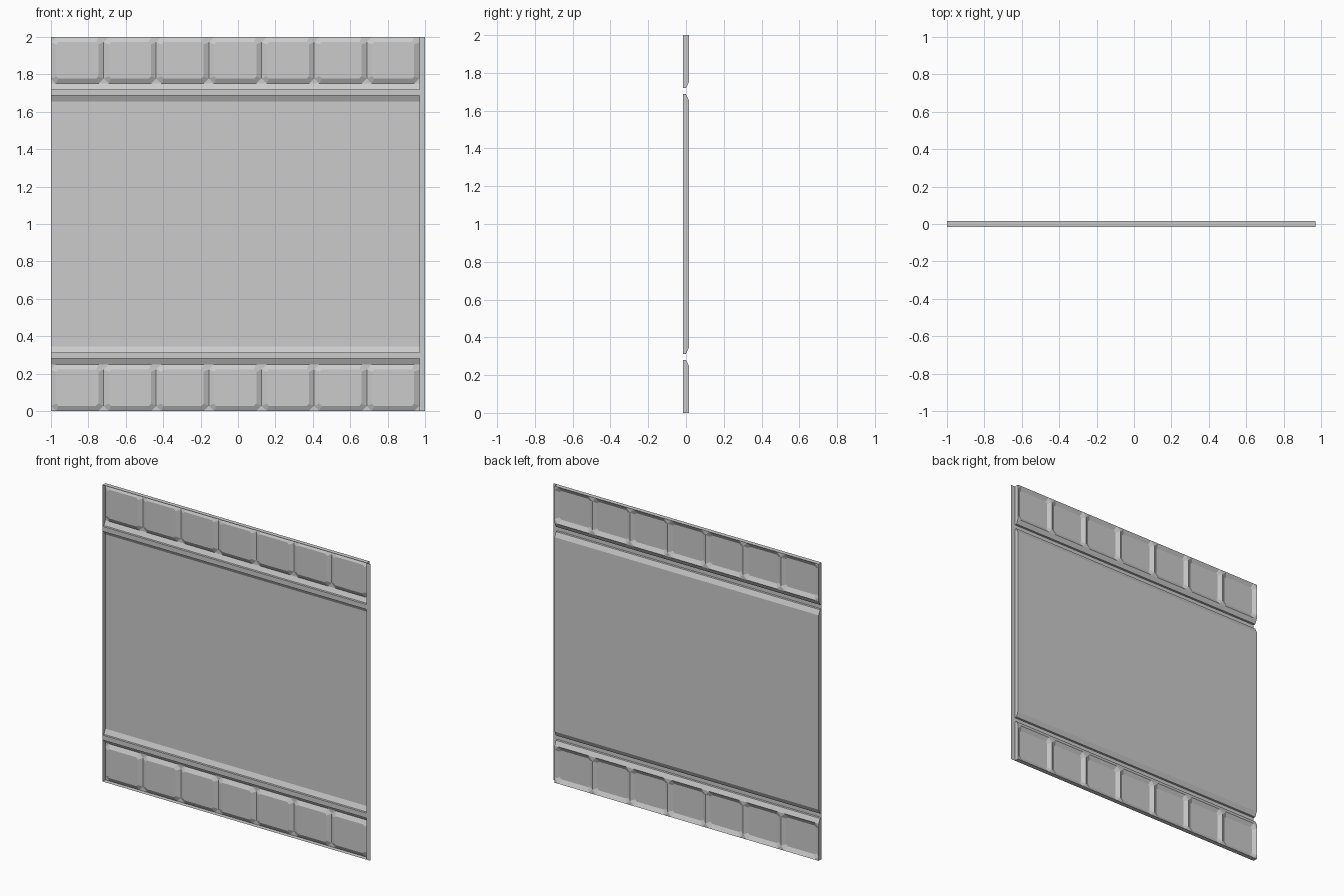
import bpy, bmesh
from mathutils import Vector

if "Cube" in bpy.data.objects:
    bpy.data.objects.remove(bpy.data.objects["Cube"])

X0, X1, XE = -1.0, 0.97, 1.0        # embossed area and outer edge
FRONT, MID, BACK = -0.015, 0.0, 0.015
ROW, LIP, PANEL = 0.25, 0.28, 0.313  # brick row top, row outer edge, panel bottom
SLOPE = 0.032
BRICKS, CUT, INSET = 7, 0.028, 0.028

grey = bpy.data.materials.new("stone_grey")
grey.diffuse_color = (0.6, 0.6, 0.6, 1)
grey.use_nodes = True
grey.node_tree.nodes["Principled BSDF"].inputs["Base Color"].default_value = grey.diffuse_color


def make(name, faces, target):
    """Mesh from point loops, welded, with every face turned to the target."""
    bm = bmesh.new()
    for loop in faces:
        bm.faces.new([bm.verts.new(p) for p in loop])
    bmesh.ops.remove_doubles(bm, verts=bm.verts, dist=1e-5)
    bm.normal_update()
    for f in bm.faces:
        if f.normal.dot(Vector(target) - f.calc_center_median()) < 0:
            f.normal_flip()
    mesh = bpy.data.meshes.new(name)
    bm.to_mesh(mesh)
    bm.free()
    mesh.materials.append(grey)
    obj = bpy.data.objects.new(name, mesh)
    bpy.context.collection.objects.link(obj)


def shell(name, profile, skip=()):
    """Open-fronted tray: (y, z) profile swept along x with closed ends."""
    faces = [[(X0, *a), (X0, *b), (X1, *b), (X1, *a)]
             for i, (a, b) in enumerate(zip(profile, profile[1:])) if i not in skip]
    faces += [[(x, *p) for p in profile] for x in (X0, X1)]
    zs = [p[1] for p in profile]
    make(name, faces, (0, -10, (min(zs) + max(zs)) / 2))


def octagon(x0, x1, z0, z1, c, y):
    return [(x0 + c, y, z0), (x1 - c, y, z0), (x1, y, z0 + c), (x1, y, z1 - c),
            (x1 - c, y, z1), (x0 + c, y, z1), (x0, y, z1 - c), (x0, y, z0 + c)]


def brick_row(name, z0, z1):
    """Chamfered bricks standing out of the tray floor, with corner triangles."""
    faces = []
    step = (X1 - X0) / BRICKS
    inner_cut = CUT - INSET * (2 - 2 ** 0.5)
    for i in range(BRICKS):
        a, b = X0 + i * step, X0 + (i + 1) * step
        rim = octagon(a, b, z0, z1, CUT, BACK)
        top = octagon(a + INSET, b - INSET, z0 + INSET, z1 - INSET, inner_cut, MID)
        faces.append(top)
        for k in range(8):
            n = (k + 1) % 8
            faces.append([rim[k], rim[n], top[n], top[k]])
        for k, corner in ((1, (b, z0)), (3, (b, z1)), (5, (a, z1)), (7, (a, z0))):
            faces.append([rim[k], rim[(k + 1) % 8], (corner[0], BACK, corner[1])])
    make(name, faces, (0, -10, (z0 + z1) / 2))


def flat(x0, x1, z0, z1):
    return [(x0, FRONT, z0), (x1, FRONT, z0), (x1, FRONT, z1), (x0, FRONT, z1)]


# thin flat border: side strip and the two bands beside the panel
make("border_sheet", [flat(X0, X1, LIP, PANEL), flat(X0, X1, 2 - PANEL, 2 - LIP),
                      flat(X1, XE, 0, LIP), flat(X1, XE, LIP, PANEL),
                      flat(X1, XE, PANEL, 2 - PANEL), flat(X1, XE, 2 - PANEL, 2 - LIP),
                      flat(X1, XE, 2 - LIP, 2)], (0, -10, 1))

# large centre panel pushed back with sloped top and bottom
shell("centre_panel", [(FRONT, PANEL), (MID, PANEL), (BACK, PANEL + SLOPE),
                       (BACK, 2 - PANEL - SLOPE), (MID, 2 - PANEL), (FRONT, 2 - PANEL)])

# brick rows; the tray floor is left out where the bricks fill it
row = [(FRONT, 0), (BACK, 0), (BACK, ROW), (MID, LIP), (FRONT, LIP)]
shell("bottom_row_tray", row, skip=(1,))
shell("top_row_tray", [(y, 2 - z) for y, z in row], skip=(1,))
brick_row("bottom_bricks", 0, ROW)
brick_row("top_bricks", 2 - ROW, 2)
